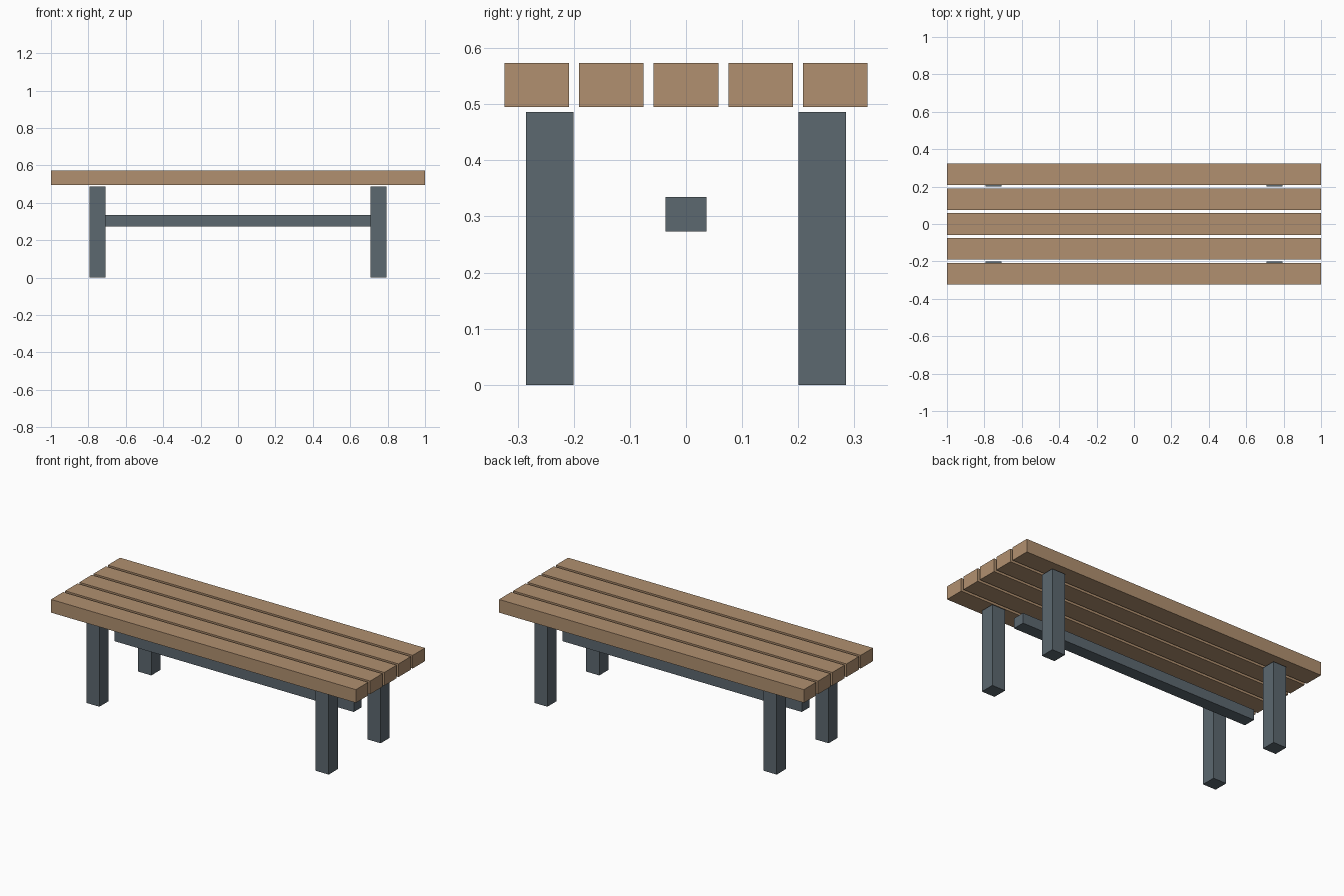
import bpy

if "Cube" in bpy.data.objects:
    bpy.data.objects.remove(bpy.data.objects["Cube"])


def material(name, color):
    mat = bpy.data.materials.new(name)
    mat.diffuse_color = (*color, 1.0)
    mat.use_nodes = True
    mat.node_tree.nodes["Principled BSDF"].inputs["Base Color"].default_value = mat.diffuse_color
    return mat


def box(name, center, size, mat):
    bpy.ops.mesh.primitive_cube_add(size=1, location=center)
    obj = bpy.context.object
    obj.name = name
    obj.scale = size
    bpy.ops.object.transform_apply(location=False, rotation=False, scale=True)
    obj.data.materials.append(mat)
    return obj


wood = material("wood", (0.44, 0.28, 0.16))
metal = material("painted_metal", (0.107, 0.138, 0.162))

# Seat: five parallel slats
for i in range(5):
    box(f"seat_slat_{i + 1}", (0, (i - 2) * 0.133, 0.534), (2.0, 0.115, 0.078), wood)

# Four square legs, stopping just short of the slats
for sx, side in ((-1, "left"), (1, "right")):
    for sy, end in ((-1, "front"), (1, "back")):
        box(f"{end}_{side}_leg", (sx * 0.752, sy * 0.243, 0.243),
            (0.086, 0.085, 0.486), metal)

# Lengthwise stretcher between the leg pairs
box("stretcher", (0, 0, 0.304), (1.57, 0.073, 0.061), metal)
